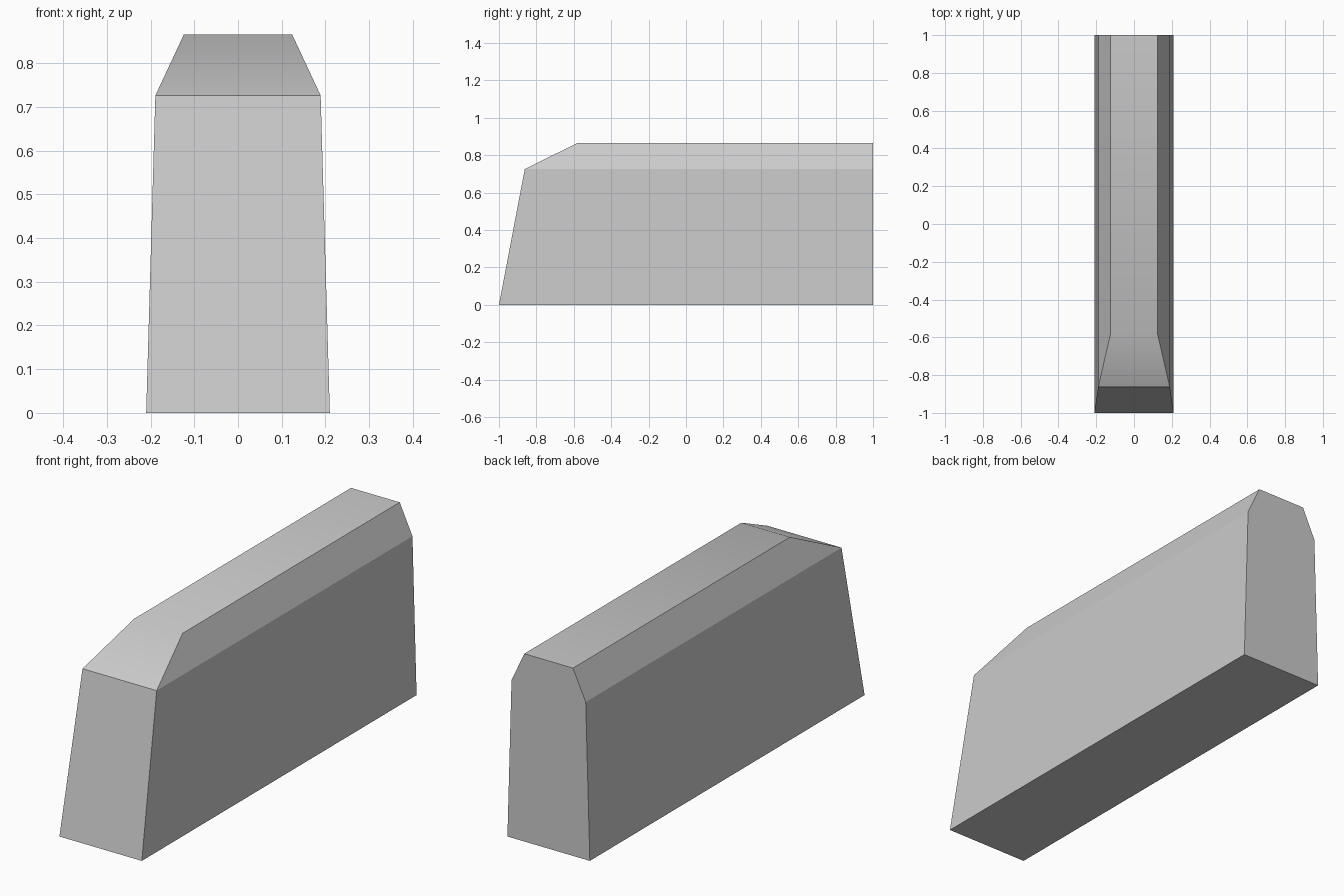
import bpy, bmesh

if "Cube" in bpy.data.objects:
    bpy.data.objects.remove(bpy.data.objects["Cube"])

# Cross-section levels: half width, front y, height
levels = [(0.21, -1.0, 0.0), (0.189, -0.862, 0.726), (0.124, -0.58, 0.865)]
BACK_Y = 1.0

bm = bmesh.new()
rings = []
for w, front, z in levels:
    corners = [(-w, front), (w, front), (w, BACK_Y), (-w, BACK_Y)]
    rings.append([bm.verts.new((x, y, z)) for x, y in corners])

# Bottom and top
bm.faces.new(reversed(rings[0]))
top = bm.faces.new(rings[2])
top.smooth = True

# Front, right and left walls, with the sloped shoulder above them
for low, high in zip(rings, rings[1:]):
    for i in (0, 1, 3):
        j = (i + 1) % 4
        face = bm.faces.new((low[i], low[j], high[j], high[i]))
        # The front slope blends smoothly into the top
        face.smooth = (i == 0 and low is rings[1])

# Single flat back end
bm.faces.new([r[2] for r in reversed(rings)] + [r[3] for r in rings])
bmesh.ops.recalc_face_normals(bm, faces=bm.faces)

mesh = bpy.data.meshes.new("chamfered_block")
bm.to_mesh(mesh)
bm.free()
block = bpy.data.objects.new("chamfered_block", mesh)
bpy.context.collection.objects.link(block)
